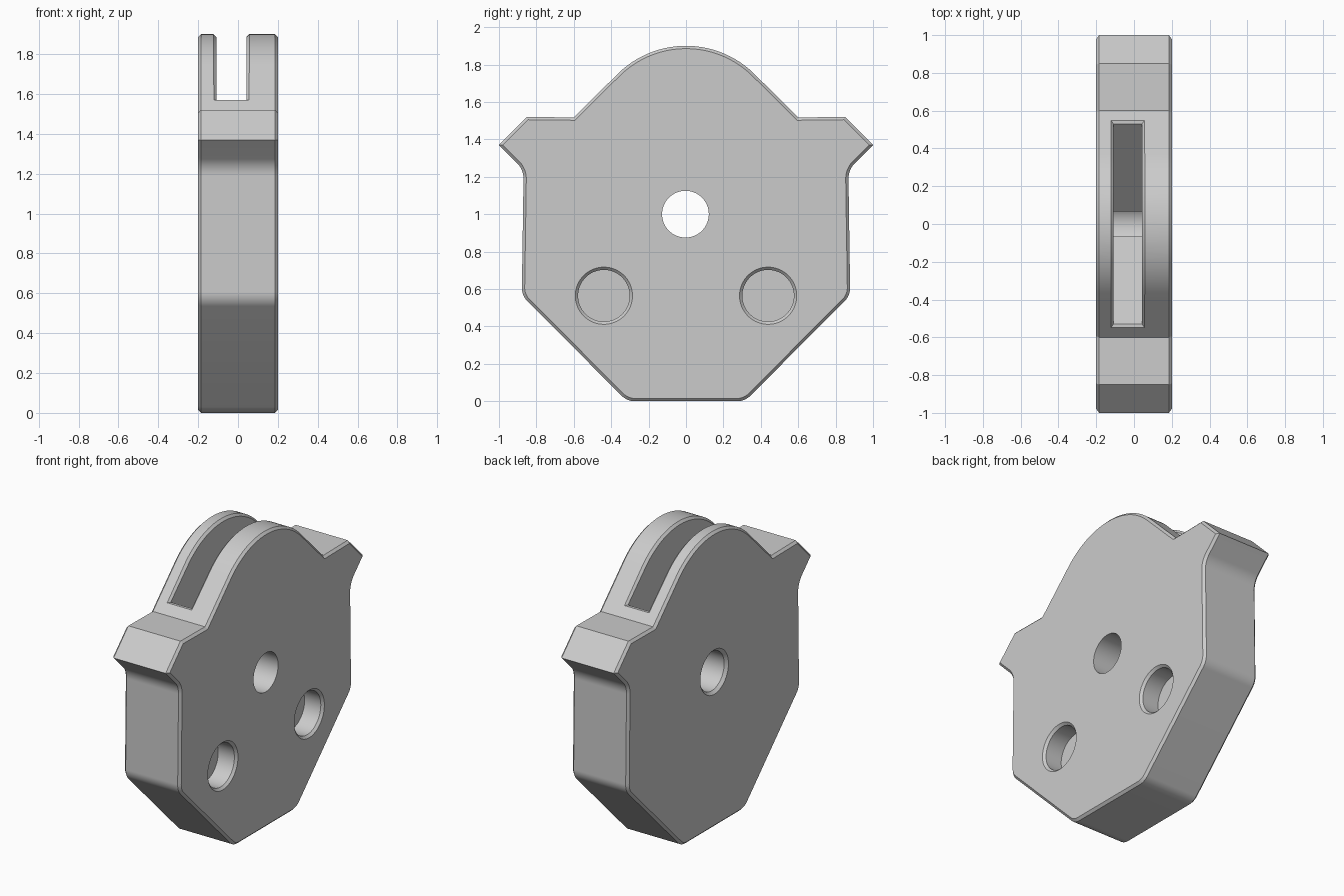
import bpy, bmesh
from math import cos, sin, pi, tan, radians
from mathutils import Vector

cube = bpy.data.objects.get("Cube")
if cube:
    bpy.data.objects.remove(cube, do_unlink=True)

HALF = 0.2                 # half thickness of the plate
C = 0.015                  # edge chamfer
SLOT = (-0.108, 0.042)     # slot side walls in x
ARC_R, TOP = 0.52, 1.9     # domed top


def loft(name, rings):
    """Skin a list of equal-length point rings and cap both ends."""
    bm = bmesh.new()
    loops = [[bm.verts.new(p) for p in ring] for ring in rings]
    n = len(loops[0])
    for a, b in zip(loops, loops[1:]):
        for i in range(n):
            j = (i + 1) % n
            bm.faces.new((a[i], a[j], b[j], b[i]))
    bm.faces.new(loops[0][::-1])
    bm.faces.new(loops[-1])
    bmesh.ops.recalc_face_normals(bm, faces=bm.faces)
    mesh = bpy.data.meshes.new(name)
    bm.to_mesh(mesh)
    bm.free()
    obj = bpy.data.objects.new(name, mesh)
    bpy.context.collection.objects.link(obj)
    return obj


def fillet(before, corner, after, r, steps=10):
    """Round a profile corner with radius r."""
    p = Vector(corner)
    u = (Vector(before) - p).normalized()
    v = (Vector(after) - p).normalized()
    half = u.angle(v) / 2
    centre = p + (u + v).normalized() * (r / sin(half))
    start, end = p + u * (r / tan(half)), p + v * (r / tan(half))
    return [centre + (start.lerp(end, i / steps) - centre).normalized() * r
            for i in range(steps + 1)]


def inset(points, d):
    """Move a counter-clockwise outline inward with mitred corners."""
    out = []
    for i, p in enumerate(points):
        e1 = (p - points[i - 1]).normalized()
        e2 = (points[(i + 1) % len(points)] - p).normalized()
        n1, n2 = Vector((-e1.y, e1.x)), Vector((-e2.y, e2.x))
        out.append(p + (n1 + n2) * d / (1 + n1.dot(n2)))
    return out


def at_x(points, x):
    return [(x, p[0], p[1]) for p in points]


def bore(name, y, z, stations, n=64):
    """Turned cutter along x from (x, radius) stations."""
    return loft(name, [[(x, y + r * cos(2 * pi * i / n), z + r * sin(2 * pi * i / n))
                        for i in range(n)] for x, r in stations])


# Side outline, right half from the bottom up, then mirrored
foot, hip, neck, tip = (0.315, 0), (0.878, 0.565), (0.868, 1.238), (1, 1.37)
half = fillet((0, 0), foot, hip, 0.1) + fillet(foot, hip, neck, 0.1)
half += fillet(hip, neck, tip, 0.12)
half += [Vector(tip), Vector((0.85, 1.52)), Vector((0.6, 1.517))]
half += [Vector((ARC_R * cos(a), TOP - ARC_R + ARC_R * sin(a)))
         for a in (radians(45 + 1.5 * i) for i in range(30))]
outline = half + [Vector((0, TOP))] + [Vector((-p.x, p.y)) for p in reversed(half)]

# Chamfered body
small = inset(outline, C)
body = loft("housing_body", [at_x(small, -HALF), at_x(outline, C - HALF),
                             at_x(outline, HALF - C), at_x(small, HALF)])

# V-bottomed slot
vee = [(0, 1.04), (1, 2.04), (-1, 2.04)]
cutters = [loft("slot_cutter", [at_x(vee, x) for x in SLOT])]

# Chamfer around the slot mouth, following the dome
sections = [(Vector((0.54, 1.58)), 45, 1)]
sections += [(Vector((0, TOP - ARC_R)) + ARC_R * Vector((cos(radians(a)), sin(radians(a)))), a, 0)
             for a in (45 + 1.5 * i for i in range(61))]
sections += [(Vector((-0.54, 1.58)), 135, -1)]
rings = []
for p, deg, end in sections:
    n = Vector((cos(radians(deg)), sin(radians(deg))))
    t = Vector((n.y, -n.x)) * end
    o, q = p + n * C + t * 2 * C, p - n * 2 * C - t * C
    rings.append([(SLOT[0] - 2 * C, *o), (SLOT[1] + 2 * C, *o),
                  (SLOT[1] - C, *q), (SLOT[0] + C, *q)])
cutters.append(loft("slot_chamfer_cutter", rings))

# Through hole, and two blind holes on the left face
cutters.append(bore("axle_hole_cutter", -0.003, 1.0,
                    [(-0.25, 0.193), (-0.182, 0.125), (0.3, 0.125)]))
for side in (-1, 1):
    cutters.append(bore("blind_hole_cutter", side * 0.439, 0.564,
                        [(0.07, 0.138), (0.185, 0.138), (0.25, 0.203)]))

# Cut everything, then drop the helpers
bpy.ops.object.select_all(action='DESELECT')
body.select_set(True)
bpy.context.view_layer.objects.active = body
for cutter in cutters:
    cutter.hide_render = True
    mod = body.modifiers.new("cut", 'BOOLEAN')
    mod.operation, mod.solver, mod.object = 'DIFFERENCE', 'EXACT', cutter
    bpy.ops.object.modifier_apply(modifier=mod.name)
    bpy.data.objects.remove(cutter, do_unlink=True)

# Plain grey finish
grey = bpy.data.materials.new("light_grey")
grey.use_nodes = True
colour = (0.6, 0.6, 0.6, 1)
grey.diffuse_color = colour
grey.node_tree.nodes["Principled BSDF"].inputs["Base Color"].default_value = colour
body.data.materials.clear()
body.data.materials.append(grey)
bpy.ops.object.shade_smooth_by_angle(angle=radians(30))
